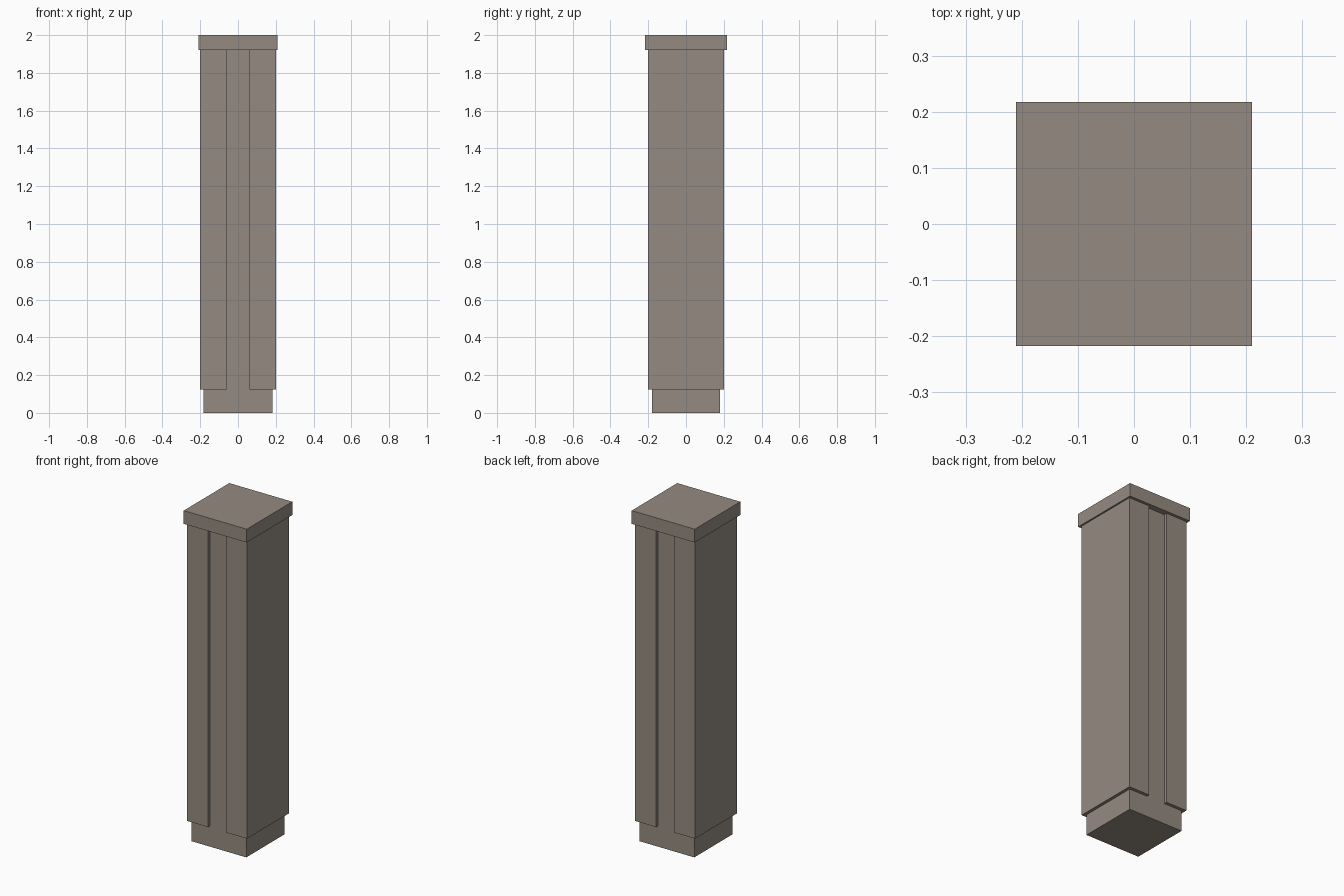
import bpy

if "Cube" in bpy.data.objects:
    bpy.data.objects.remove(bpy.data.objects["Cube"])

stone = bpy.data.materials.new("warm_grey_stone")
stone.diffuse_color = (0.30, 0.26, 0.22, 1.0)
stone.use_nodes = True
stone.node_tree.nodes["Principled BSDF"].inputs["Base Color"].default_value = stone.diffuse_color


def finish(obj, name):
    obj.name = name
    obj.data.name = name
    obj.data.materials.append(stone)


def box(name, x, y, z):
    """Axis-aligned box from (min, max) pairs."""
    bpy.ops.mesh.primitive_cube_add(size=1)
    obj = bpy.context.object
    lo, hi = zip(x, y, z)
    for v in obj.data.vertices:
        v.co = [a + (b - a) * (c + 0.5) for a, b, c in zip(lo, hi, v.co)]
    finish(obj, name)
    return obj


# Base, recessed below the shaft
box("base", (-0.182, 0.182), (-0.181, 0.181), (0, 0.125))

# Shaft: H-shaped profile gives a shallow groove on the front and back
w, d, g, f = 0.2, 0.2, 0.061, 0.181
quarter = [(w, d), (g, d), (g, f)]
half = quarter + [(-x, y) for x, y in reversed(quarter)]
profile = half + [(-x, -y) for x, y in half]
z0, z1, n = 0.125, 1.92, len(profile)
verts = [(x, y, z) for z in (z0, z1) for x, y in profile]
faces = [tuple(reversed(range(n))), tuple(range(n, 2 * n))]
faces += [(i, (i + 1) % n, (i + 1) % n + n, i + n) for i in range(n)]
mesh = bpy.data.meshes.new("shaft")
mesh.from_pydata(verts, [], faces)
shaft = bpy.data.objects.new("shaft", mesh)
bpy.context.collection.objects.link(shaft)
finish(shaft, "shaft")

# Cap slab, overhanging slightly
box("cap", (-0.21, 0.21), (-0.217, 0.217), (1.92, 2.0))
